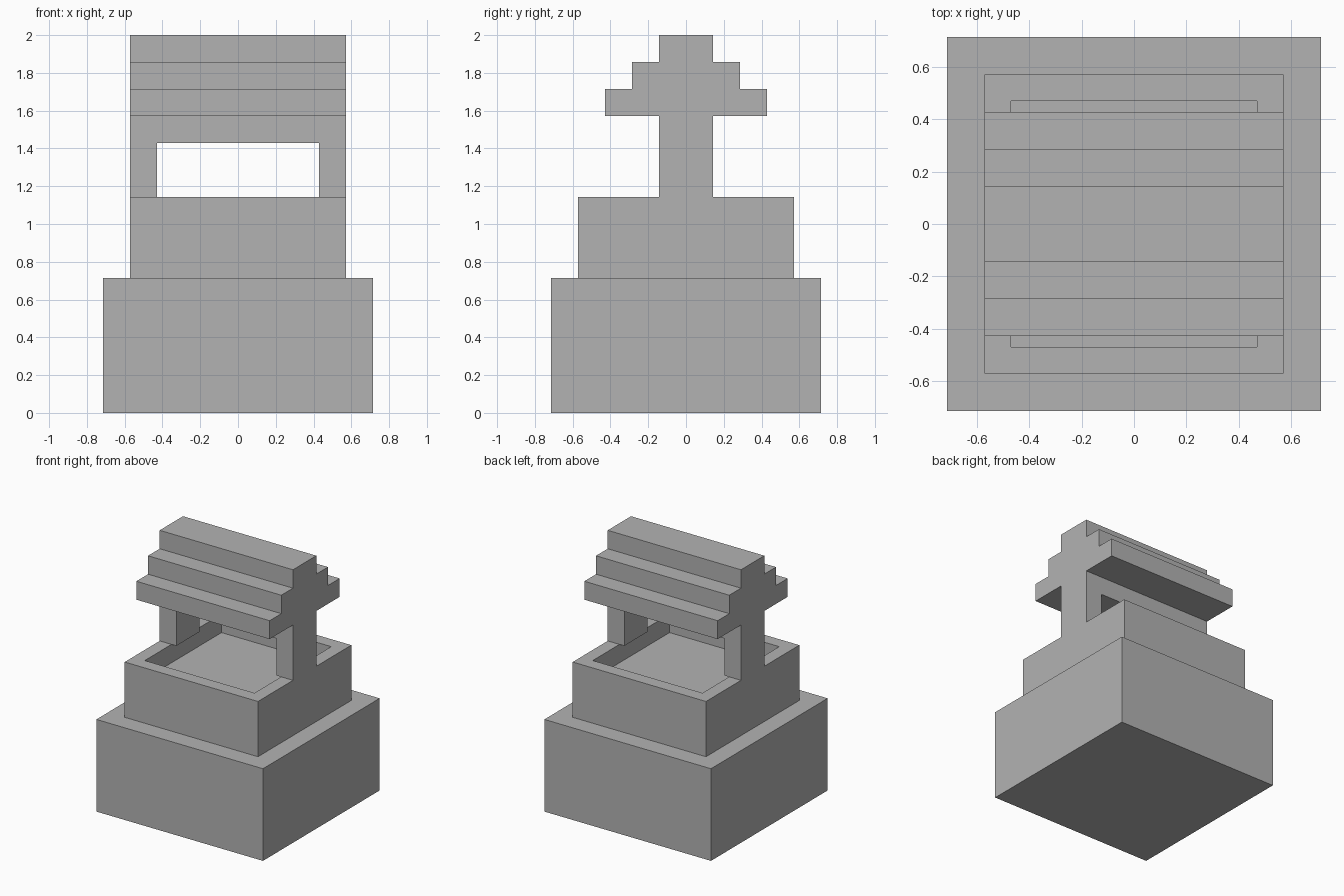
import bpy
import bmesh
from mathutils import Vector

U = 1 / 7  # block size: the model is 14 blocks tall

cube = bpy.data.objects.get("Cube")
if cube:
    bpy.data.objects.remove(cube, do_unlink=True)

stone = bpy.data.materials.new("grey_stone")
grey = (0.45, 0.45, 0.45, 1)
stone.use_nodes = True
stone.diffuse_color = grey
stone.node_tree.nodes["Principled BSDF"].inputs["Base Color"].default_value = grey


def add_object(name, bm):
    bmesh.ops.recalc_face_normals(bm, faces=bm.faces)
    bmesh.ops.scale(bm, vec=(U, U, U), verts=bm.verts)
    mesh = bpy.data.meshes.new(name)
    bm.to_mesh(mesh)
    bm.free()
    mesh.materials.append(stone)
    obj = bpy.data.objects.new(name, mesh)
    bpy.context.collection.objects.link(obj)
    return obj


def extrude_half(name, half, axis, reach):
    """Mirror a half profile of (side, height) and extrude it along axis, 0 = x or 1 = y."""
    outline = half + [(-s, z) for s, z in reversed(half)]
    bm = bmesh.new()
    verts = []
    for s, z in outline:
        co = [s, s, z]
        co[axis] = -reach
        verts.append(bm.verts.new(co))
    face = bm.faces.new(verts)
    ext = bmesh.ops.extrude_face_region(bm, geom=[face])
    move = Vector((0, 0, 0))
    move[axis] = 2 * reach
    moved = [g for g in ext["geom"] if isinstance(g, bmesh.types.BMVert)]
    bmesh.ops.translate(bm, vec=move, verts=moved)
    return add_object(name, bm)


def block(half_width, bottom, top):
    """A square block as an editable mesh."""
    bm = bmesh.new()
    bmesh.ops.create_cube(bm, size=1)
    height = top - bottom
    bmesh.ops.scale(bm, vec=(2 * half_width, 2 * half_width, height), verts=bm.verts)
    bmesh.ops.translate(bm, vec=(0, 0, bottom + height / 2), verts=bm.verts)
    return bm


# Square plinth
add_object("plinth", block(5, 0, 5))

# Well wall with a shallow sunken basin
bm = block(4, 5, 8)
bm.normal_update()
lid = max(bm.faces, key=lambda f: f.calc_center_median().z)
bmesh.ops.inset_region(bm, faces=[lid], thickness=1)
ext = bmesh.ops.extrude_face_region(bm, geom=[lid])
floor_verts = [g for g in ext["geom"] if isinstance(g, bmesh.types.BMVert)]
bmesh.ops.translate(bm, vec=(0, 0, -1), verts=floor_verts)
if lid.is_valid:
    bmesh.ops.delete(bm, geom=[lid], context="FACES_ONLY")
add_object("well_wall", bm)

# Two posts joined by a crossbeam
extrude_half("post_frame", [(3, 10), (3, 8), (4, 8), (4, 11)], 1, 1)

# Stepped roof
roof = [(3, 11), (3, 12), (2, 12), (2, 13), (1, 13), (1, 14)]
extrude_half("stepped_roof", roof, 0, 4)
